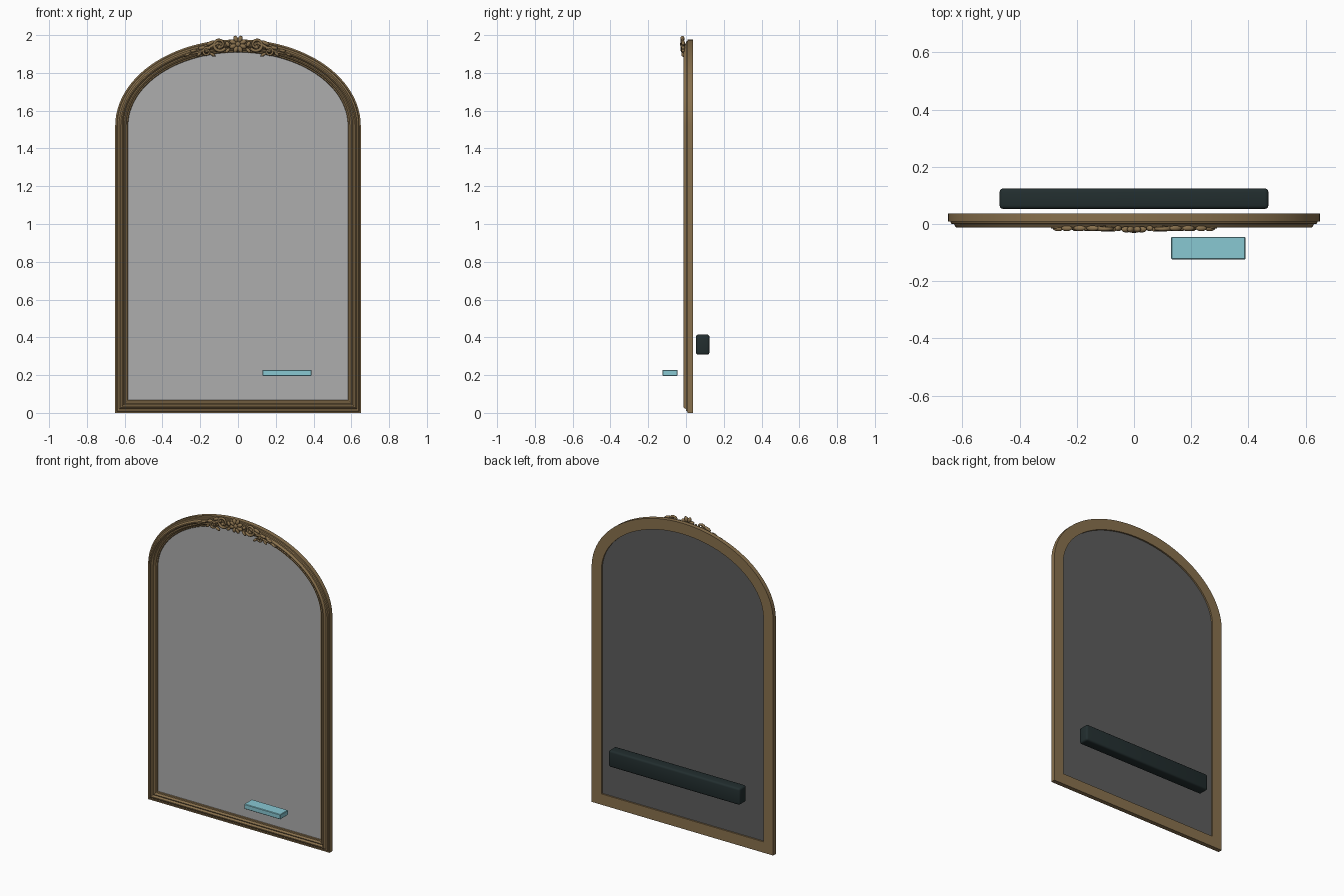
import bpy, bmesh, math
from mathutils import Matrix, Vector

cube = bpy.data.objects.get("Cube")
if cube:
    bpy.data.objects.remove(cube, do_unlink=True)


def material(name, rgb):
    m = bpy.data.materials.new(name)
    m.use_nodes = True
    m.diffuse_color = (*rgb, 1)
    m.node_tree.nodes["Principled BSDF"].inputs["Base Color"].default_value = (*rgb, 1)
    return m


bronze = material("antique bronze", (0.25, 0.165, 0.075))
silver = material("mirror grey", (0.42, 0.42, 0.42))
backing = material("backing grey", (0.11, 0.11, 0.11))
charcoal = material("dark charcoal", (0.016, 0.027, 0.028))
aqua = material("pale aqua", (0.25, 0.58, 0.65))

HALF_W, SPRING, RISE = 0.65, 1.52, 0.457


def arch(d, steps=48):
    """Arched outline (x, z), moved inwards by d."""
    pts = [(-HALF_W + d, d), (HALF_W - d, d)]
    for i in range(steps + 1):
        a = math.pi * i / steps
        pts.append(((HALF_W - d) * math.cos(a), SPRING + (RISE - d) * math.sin(a)))
    return pts


def finish(name, bm, mat, angle=35):
    bmesh.ops.recalc_face_normals(bm, faces=bm.faces[:])
    me = bpy.data.meshes.new(name)
    bm.to_mesh(me)
    bm.free()
    ob = bpy.data.objects.new(name, me)
    bpy.context.collection.objects.link(ob)
    me.materials.append(mat)
    smooth(ob, angle)
    return ob


def smooth(ob, angle=35):
    bpy.ops.object.select_all(action='DESELECT')
    ob.select_set(True)
    bpy.context.view_layer.objects.active = ob
    bpy.ops.object.shade_smooth_by_angle(angle=math.radians(angle))


# Frame: moulding profile (inward offset, depth) swept around the arch
profile = [(0, .037), (0, .009), (.008, .008), (.011, .001), (.02, .0),
           (.024, -.007), (.029, -.012), (.035, -.012), (.04, -.007), (.043, -.001),
           (.049, -.004), (.054, -.001), (.058, .007), (.065, .009), (.07, .017), (.07, .037)]
bm = bmesh.new()
rings = [[bm.verts.new((x, y, z)) for x, z in arch(d)] for d, y in profile]
for a, b in zip(rings, rings[1:] + rings[:1]):
    for i in range(len(a)):
        j = (i + 1) % len(a)
        bm.faces.new((a[i], a[j], b[j], b[i]))
finish("frame", bm, bronze, 30)


# Mirror plate and backing plate
def plate(name, y_front, y_back, mat):
    bm = bmesh.new()
    face = bm.faces.new([bm.verts.new((x, y_front, z)) for x, z in arch(0.068)])
    out = bmesh.ops.extrude_face_region(bm, geom=[face])
    moved = [v for v in out["geom"] if isinstance(v, bmesh.types.BMVert)]
    bmesh.ops.translate(bm, verts=moved, vec=(0, y_back - y_front, 0))
    return finish(name, bm, mat)


plate("mirror_glass", 0.013, 0.02, silver)
plate("back_panel", 0.02, 0.027, backing)


# Rear box and front bar
def box(name, lo, hi, bevel, segments, mat):
    lo, hi = Vector(lo), Vector(hi)
    bm = bmesh.new()
    bmesh.ops.create_cube(bm, size=1, matrix=Matrix.Translation((lo + hi) / 2) @ Matrix.Diagonal((*(hi - lo), 1)))
    bmesh.ops.bevel(bm, geom=bm.edges[:], offset=bevel, segments=segments, profile=0.5, affect='EDGES')
    return finish(name, bm, mat)


box("rear_box", (-.47, .053, .308), (.47, .124, .415), .012, 3, charcoal)
box("front_bar", (.13, -.124, .196), (.39, -.045, .228), .003, 1, aqua)


# Carved crest
def crest_z(x, d=0.035):
    return SPRING + (RISE - d) * math.sqrt(1 - (x / (HALF_W - d)) ** 2)


def add_bead(bm, x, y, z, length, width, depth, turn):
    """Squashed ball, long axis turned in the front plane."""
    mat = (Matrix.Translation((x, y, z)) @ Matrix.Rotation(-turn, 4, 'Y')
           @ Matrix.Diagonal((length, depth, width, 1)))
    bmesh.ops.create_uvsphere(bm, u_segments=12, v_segments=8, radius=1, matrix=mat)


def strand(name, pts, thick_start, thick_end):
    """Tapered tube through (x, y, z) points."""
    cu = bpy.data.curves.new(name, 'CURVE')
    cu.dimensions = '3D'
    cu.bevel_depth = 1
    cu.bevel_resolution = 2
    cu.use_fill_caps = True
    sp = cu.splines.new('POLY')
    sp.points.add(len(pts) - 1)
    for i, (p, q) in enumerate(zip(sp.points, pts)):
        p.co = (*q, 1)
        p.radius = thick_start + (thick_end - thick_start) * i / (len(pts) - 1)
    ob = bpy.data.objects.new(name, cu)
    bpy.context.collection.objects.link(ob)
    cu.materials.append(bronze)
    bpy.ops.object.select_all(action='DESELECT')
    ob.select_set(True)
    bpy.context.view_layer.objects.active = ob
    bpy.ops.object.convert(target='MESH')
    smooth(bpy.context.view_layer.objects.active, 50)


def spiral(s, cx, cz, r, turns, start, y=-0.017):
    pts = []
    for i in range(37):
        t = i / 36
        a = start + turns * math.tau * t
        rad = r * (1 - 0.8 * t)
        pts.append((s * (cx + rad * math.cos(a)), y, cz + rad * math.sin(a)))
    return pts


# Flower in the middle
bm = bmesh.new()
for k in range(8):
    a = math.tau * (k + 0.5) / 8
    add_bead(bm, .029 * math.cos(a), -.019, 1.952 + .029 * math.sin(a), .019, .012, .011, a)
add_bead(bm, 0, -.022, 1.952, .014, .014, .01, 0)
finish("crest_flower", bm, bronze, 60)

for s, side in ((1, "left"), (-1, "right")):
    # Scrolls
    strand(side + "_large_scroll", spiral(s, .098, 1.95, .036, 1.6, -2.6), .009, .005)
    strand(side + "_small_scroll", spiral(s, .165, 1.912, .024, -1.5, 2.4), .007, .004)
    # Long stem running down the arch
    stem = []
    for i in range(25):
        t = i / 24
        x = .1 + .19 * t
        stem.append((s * x, -.016 + .004 * t, crest_z(x) + .022 * math.cos(4.5 * t) * (1 - t)))
    strand(side + "_stem", stem, .010, .003)
    # Leaves and buds
    bm = bmesh.new()
    for x, lift, length, width, turn in (
            (.055, .012, .016, .010, 1.0), (.055, -.022, .018, .009, -.8),
            (.098, 0, .012, .012, 0), (.145, .028, .024, .010, -.4),
            (.165, -.012, .008, .008, 0), (.135, -.034, .018, .008, .6),
            (.19, .012, .022, .010, -.2), (.205, -.018, .017, .008, -.8),
            (.235, .008, .020, .008, -.25), (.265, -.004, .022, .006, -.5)):
        add_bead(bm, s * x, -.015, crest_z(x) + lift, length, width, .010, s * turn)
    finish(side + "_leaves", bm, bronze, 60)
